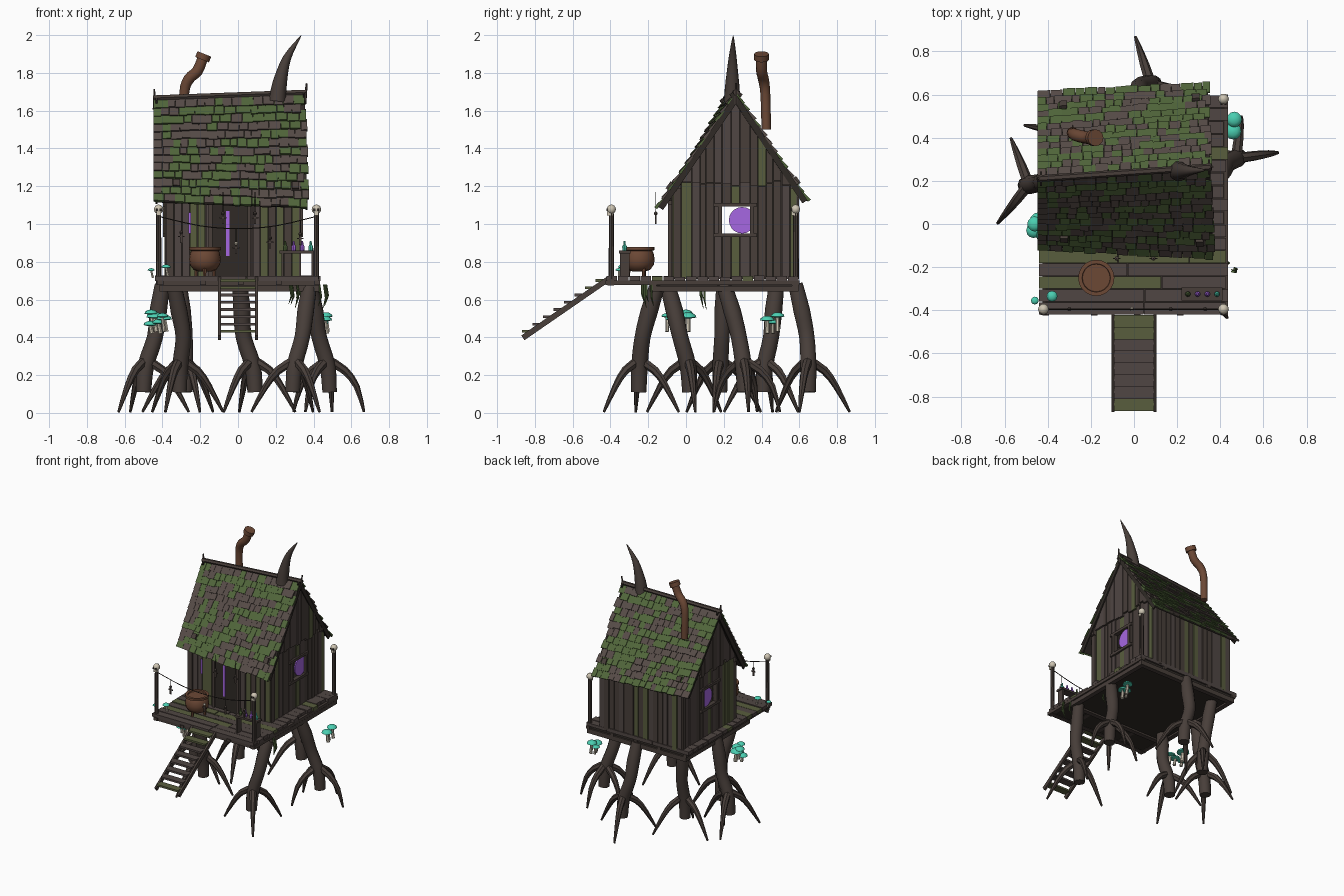
import bpy, bmesh, math, random
from mathutils import Vector as V

if "Cube" in bpy.data.objects:
    bpy.data.objects.remove(bpy.data.objects["Cube"])

rng = random.Random(7)
COLOURS = {
    "shingle_brown": (0.092, 0.070, 0.062), "moss_green": (0.080, 0.130, 0.042),
    "bark_brown": (0.065, 0.049, 0.042), "mossy_plank": (0.098, 0.110, 0.048),
    "plank_brown": (0.080, 0.061, 0.056), "dark_wood": (0.029, 0.023, 0.019),
    "rust": (0.15, 0.065, 0.036), "teal": (0.07, 0.62, 0.44),
    "purple": (0.38, 0.135, 0.76), "bone": (0.62, 0.56, 0.45)}
MATS = {}
for name, c in COLOURS.items():
    MATS[name] = bpy.data.materials.new(name)
    MATS[name].diffuse_color = (*c, 1)


class Part:
    """One named object assembled from lofted solids."""
    def __init__(self, name):
        self.name, self.bm, self.used = name, bmesh.new(), []

    def loft(self, rings, colour):
        if colour not in self.used:
            self.used.append(colour)
        vs = [[self.bm.verts.new(p) for p in r] for r in rings]
        n = len(vs[0])
        faces = [self.bm.faces.new(vs[0]), self.bm.faces.new(vs[-1][::-1])]
        for a, b in zip(vs, vs[1:]):
            faces += [self.bm.faces.new((a[i], a[(i + 1) % n], b[(i + 1) % n], b[i])) for i in range(n)]
        for f in faces:
            f.material_index = self.used.index(colour)

    def box(self, x0, x1, y0, y1, z0, z1, colour):
        self.loft([[(x0, y0, z), (x1, y0, z), (x1, y1, z), (x0, y1, z)] for z in (z0, z1)], colour)

    def tube(self, path, radii, colour, sides=10, steps=1):
        pts, rad, last = [V(p) for p in path], [], len(path) - 1
        if steps > 1:  # smooth curve through the given points
            out = []
            for k in range(last * steps + 1):
                i, t = min(k // steps, last - 1), k / steps - min(k // steps, last - 1)
                a, b, c, d = (pts[max(0, min(last, j))] for j in range(i - 1, i + 3))
                out.append(0.5 * (2 * b + (c - a) * t + (2 * a - 5 * b + 4 * c - d) * t**2
                                  + (3 * b - a - 3 * c + d) * t**3))
                rad.append(radii[i] * (1 - t) + radii[i + 1] * t)
            pts = out
        else:
            rad = radii
        span = pts[-1] - pts[0]
        ref = min((V((1, 0, 0)), V((0, 1, 0)), V((0, 0, 1))), key=lambda r: abs(r.dot(span)))
        rings = []
        for i, p in enumerate(pts):
            t = pts[min(i + 1, len(pts) - 1)] - pts[max(i - 1, 0)]
            a = t.cross(ref).normalized()
            b = t.cross(a).normalized()
            rings.append([p + rad[i] * (math.cos(w) * a + math.sin(w) * b)
                          for w in (math.tau * j / sides for j in range(sides))])
        self.loft(rings, colour)

    def lathe(self, x, y, profile, colour, sides=12):
        self.loft([[(x + r * math.cos(math.tau * j / sides), y + r * math.sin(math.tau * j / sides), z)
                    for j in range(sides)] for r, z in profile], colour)

    def ball(self, x, y, z, r, colour):
        self.lathe(x, y, [(r * math.sin(a), z - r * math.cos(a))
                          for a in (0.15 + i * (math.pi - 0.3) / 6 for i in range(7))], colour, 10)

    def done(self, smooth=False):
        bmesh.ops.recalc_face_normals(self.bm, faces=self.bm.faces[:])
        me = bpy.data.meshes.new(self.name)
        self.bm.to_mesh(me)
        self.bm.free()
        for c in self.used:
            me.materials.append(MATS[c])
        ob = bpy.data.objects.new(self.name, me)
        bpy.context.collection.objects.link(ob)
        if smooth:
            bpy.ops.object.select_all(action='DESELECT')
            ob.select_set(True)
            bpy.context.view_layer.objects.active = ob
            bpy.ops.object.shade_smooth_by_angle(angle=math.radians(45))


def wood(chance, plain=None):
    return "mossy_plank" if rng.random() < chance else plain or rng.choice(("bark_brown", "plank_brown"))


# Crooked roof surface: u along the ridge, v from ridge to eave, h above it
RIDGE = (V((-0.44, 0.21, 1.655)), V((0.355, 0.265, 1.685)))
EAVE = {-1: (V((-0.44, -0.105, 1.12)), V((0.37, -0.145, 1.09))),
        1: (V((-0.44, 0.60, 1.15)), V((0.345, 0.64, 1.125)))}

def roof_at(u, v, side, h=0.0):
    r, e = RIDGE[0].lerp(RIDGE[1], u), EAVE[side][0].lerp(EAVE[side][1], u)
    n = V((0, side * (r.z - e.z), abs(e.y - r.y))).normalized()
    return r + (e - r) * v + n * h

def wall_top(x, y):
    u = (x + 0.44) / 0.8
    r = roof_at(u, 0, 1)
    e = roof_at(u, 1, 1 if y > r.y else -1)
    return r.z - (r.z - e.z) * (y - r.y) / (e.y - r.y) - 0.012

def roof_slab(part, u0, u1, v0, v1, side, lo, hi0, hi1, colour):
    part.loft([[roof_at(u0, v0, side, a), roof_at(u1, v0, side, a),
                roof_at(u1, v1, side, b), roof_at(u0, v1, side, b)]
               for a, b in ((lo, lo), (hi0, hi1))], colour)

# Roof boards, shingles, gable boards and patches
boards, shingles, trim = Part("roof_boards"), Part("roof_shingles"), Part("gable_boards")
ROWS = 13
for side in (-1, 1):
    for row in range(ROWS):
        for k in range(6):
            roof_slab(boards, 0.01 + k * 0.163, 0.01 + (k + 1) * 0.163, row / ROWS, (row + 1) / ROWS,
                      side, -0.012, 0.002, 0.002, "dark_wood")
        u, mossy = -0.01, rng.random() < 0.45
        while u < 0.97:
            w = rng.uniform(0.045, 0.08)
            end = min(u + w, 1.01)
            if rng.random() < 0.75:
                mossy = rng.random() < 0.47
            roof_slab(shingles, u + 0.001, end - 0.001, row / ROWS - 0.01,
                      (row + 1.06 + rng.uniform(0, 0.2)) / ROWS, side, 0.001, 0.006,
                      rng.uniform(0.014, 0.021), "moss_green" if mossy else "shingle_brown")
            u += w
    for u in (0.005, 0.985):
        roof_slab(trim, u, u + 0.012, -0.03, 1.0, side, -0.028, 0.004, 0.004, "dark_wood")
    for u in (0.12, 0.90):
        roof_slab(trim, u, u + 0.045, 0.80, 0.86, side, 0.01, 0.026, 0.026, "bark_brown")
trim.tube([RIDGE[0] + V((-0.01, 0, 0.012)), RIDGE[1] + V((0.005, 0, 0.012))], [0.016, 0.016], "bark_brown", 6)
for (x, y, z), lean in ((RIDGE[0], 0.0), (RIDGE[1], 0.012)):
    trim.tube([(x - 0.003, y, z - 0.05), (x - 0.003 + lean, y, z + 0.06)], [0.010, 0.005], "bark_brown", 6)
boards.done(), shingles.done(), trim.done()

# Side walls with a see-through window, and their gables, over dark backing
walls = Part("wall_planks")
YS = [-0.068, -0.025, 0.03, 0.075, 0.105, 0.15, 0.19, 0.24, 0.285, 0.34, 0.38, 0.425, 0.46, 0.505, 0.55, 0.588]
for x, s in ((-0.38, -1), (0.325, 1)):
    for i, (a, b) in enumerate(zip(YS, YS[1:])):
        c, t = "mossy_plank" if i in (1, 7) else wood(0.06), rng.uniform(0, 0.01)
        ta, tb = wall_top(x, a), wall_top(x, b)
        split = min(1.22 + rng.uniform(-0.02, 0.02), ta, tb)
        for xa, xb, m, col in ((x - s * 0.02, x - s * 0.008, 0, "dark_wood"), (x - s * 0.01, x + s * t, 0.002, c)):
            xs, ya, yb = sorted((xa, xb)), a + m, b - m
            spans = ((0.71, 0.945), (1.10, split)) if 0.18 < a < 0.33 else ((0.71, split),)
            for z0, z1 in spans:
                walls.box(*xs, ya, yb, z0, z1 - m, col)
            up = 0.012 if m else 0
            col = wood(0.05) if m else col
            walls.loft([[(g, ya, split), (g, yb, split), (g, yb, tb), (g, ya, ta)] for g in (xa, xb + s * up)], col)
# Front and back walls
for y, s in ((-0.068, -1), (0.588, 1)):
    for i in range(17):
        x0, x1 = -0.38 + i * 0.0415, -0.38 + (i + 1) * 0.0415
        top = min(wall_top(x0, y), wall_top(x1, y))
        walls.box(x0, x1, *sorted((y - s * 0.02, y - s * 0.008)), 0.71, top, "dark_wood")
        col = "mossy_plank" if s < 0 and i in (3, 14, 16) else wood(0.15)
        walls.box(x0 + 0.002, x1 - 0.002, *sorted((y - s * 0.012, y + s * rng.uniform(0, 0.01))), 0.71, top, col)
walls.done()

# Window frames and glowing panes, door
frames, panes = Part("window_and_door_frames"), Part("glowing_panes")
for x, s in ((-0.38, -1), (0.325, 1)):
    xs = sorted((x - s * 0.015, x + s * 0.018))
    for z in (0.93, 1.092):
        frames.box(*xs, 0.145, 0.375, z, z + 0.02, "bark_brown")
    for y in (0.17, 0.34):
        frames.box(*xs, y, y + 0.02, 0.93, 1.11, "bark_brown")
    panes.loft([[(x + s * d, 0.297 + 0.07 * math.cos(w), 1.02 + 0.07 * math.sin(w))
                 for w in (math.tau * j / 20 for j in range(20))] for d in (-0.006, 0.003)], "purple")
frames.box(-0.14, 0.05, -0.086, -0.07, 0.72, 1.10, "dark_wood")
for x in (-0.155, 0.05):
    frames.box(x, x + 0.02, -0.095, -0.06, 0.72, 1.12, "bark_brown")
frames.box(-0.165, 0.08, -0.095, -0.06, 1.10, 1.125, "bark_brown")
panes.box(-0.064, -0.046, -0.092, -0.086, 0.83, 1.07, "purple")
panes.box(-0.262, -0.25, -0.085, -0.077, 0.95, 1.06, "purple")
frames.done(), panes.done()

# Deck planks, floor and beams
deck = Part("deck_planks")
for i in range(17):
    y, x, end = -0.42 + i * 0.06, -0.44, 0.44 - rng.choice((0, 0, 0.01, 0.02))
    while x < end - 0.01:
        nx = 0.13 if i == 2 and x < 0.1 else x + rng.uniform(0.3, 0.65)
        nx = end if end - nx < 0.12 else nx
        col = "mossy_plank" if i == 4 or (i == 2 and x < 0.1) else wood(0.15 if i > 4 else 0, "plank_brown")
        deck.box(x, nx - 0.004, y, y + 0.056, 0.698, 0.72 + rng.uniform(0, 0.007), col)
        x = nx
deck.done()
beams = Part("deck_beams")
beams.box(-0.41, 0.42, -0.40, 0.585, 0.678, 0.700, "dark_wood")
beams.box(-0.39, 0.40, -0.16, 0.56, 0.655, 0.680, "dark_wood")
for y in (-0.415, -0.19, 0.56):
    z = 0.675 if y < -0.3 else 0.642
    beams.box(-0.415, 0.43, y, y + 0.035, z, z + 0.035, "bark_brown")
for x in (-0.425, -0.2, 0.0, 0.2, 0.405):
    beams.box(x, x + 0.03, -0.425, 0.60, 0.677, 0.70, "bark_brown")
for x in (-0.415, 0.395):
    beams.box(x, x + 0.035, -0.19, 0.59, 0.642, 0.672, "bark_brown")
beams.done()

# Stairs
stairs = Part("stairs")
for x in (-0.105, 0.09):
    stairs.loft([[(a, -0.42, 0.72), (a, -0.42, 0.685), (a, -0.855, 0.385), (a, -0.872, 0.41)]
                 for a in (x, x + 0.015)], "bark_brown")
for i in range(8):
    y, z = -0.422 - i * 0.0555, 0.712 - i * 0.0385
    stairs.box(-0.092, 0.092, y - 0.057, y, z - 0.018, z - 0.004, "mossy_plank" if i in (0, 1, 7) else "plank_brown")
stairs.done()

# Trunk legs: top, knee, foot, first root angle, number of roots
legs = Part("trunk_legs")
LEGS = [((-0.40, 0.20), (-0.44, 0.19), (-0.50, 0.18), 111, 3), ((0.38, 0.20), (0.43, 0.28), (0.485, 0.31), 8, 4),
        ((-0.34, -0.10), (-0.29, -0.03), (-0.31, 0.02), 10, 3), ((0.38, -0.15), (0.34, -0.23), (0.29, -0.25), -55, 3),
        ((-0.31, 0.48), (-0.28, 0.45), (-0.28, 0.41), 50, 3), ((0.01, 0.58), (0.03, 0.64), (0.09, 0.65), 108, 3)]
for top, knee, foot, ang, n in LEGS:
    hub = V((knee[0] * 0.2 + foot[0] * 0.8, knee[1] * 0.2 + foot[1] * 0.8, 0.25))
    legs.tube([(*top, 0.68), (*[(a * 0.45 + b * 0.55) for a, b in zip(top, knee)], 0.54), (*knee, 0.40),
               hub, (*foot, 0.11)], [0.040, 0.046, 0.042, 0.044, 0.040], "bark_brown", 10, 3)
    for k in range(n):
        w = math.radians(ang + k * (120 if n == 3 else 75))
        d = V((math.cos(w), math.sin(w), 0))
        legs.tube([hub + V((0, 0, 0.03)), hub + d * 0.09 - V((0, 0, 0.025)),
                   hub + d * 0.155 - V((0, 0, 0.11)), hub + d * (0.23 if n == 3 else 0.195) - V((0, 0, 0.245))],
                  [0.026, 0.023, 0.017, 0.007], "bark_brown", 7, 2)
legs.done(True)

# Horn on the ridge, and the bent chimney
horn = Part("roof_horn")
horn.tube([(0.208, 0.245, 1.65), (0.222, 0.245, 1.75), (0.26, 0.247, 1.88), (0.335, 0.25, 1.998)],
          [0.047, 0.038, 0.022, 0.001], "bark_brown", 10, 4)
horn.done(True)
chimney = Part("chimney")
chimney.tube([(-0.285, 0.425, 1.50), (-0.285, 0.42, 1.69), (-0.262, 0.41, 1.765), (-0.215, 0.40, 1.81),
              (-0.188, 0.40, 1.875)], [0.025, 0.026, 0.029, 0.029, 0.028], "rust", 12, 3)
chimney.tube([(-0.190, 0.40, 1.87), (-0.178, 0.40, 1.90)], [0.039, 0.039], "rust", 12)
chimney.done(True)

# Cauldron
pot = Part("cauldron")
pot.lathe(-0.175, -0.25, [(0.03, 0.748), (0.06, 0.757), (0.080, 0.785), (0.084, 0.815), (0.078, 0.848), (0.072, 0.858),
                          (0.084, 0.862), (0.084, 0.878), (0.066, 0.878), (0.064, 0.868), (0.01, 0.868)], "rust", 20)
for k in range(3):
    w = math.tau * k / 3 + 0.5
    x, y = -0.175 + 0.055 * math.cos(w), -0.25 + 0.055 * math.sin(w)
    pot.tube([(x, y, 0.77), (x, y, 0.722)], [0.012, 0.008], "rust", 6)
pot.done(True)

# Corner posts topped by skulls
posts, skulls = Part("corner_posts"), Part("skulls")
for x, y in ((-0.42, -0.395), (0.415, -0.395), (0.415, 0.58)):
    posts.tube([(x, y, 0.68), (x, y, 1.055)], [0.015, 0.013], "bark_brown", 8)
    skulls.ball(x, y, 1.078, 0.025, "bone")
    skulls.box(x - 0.012, x + 0.012, y - 0.022, y + 0.005, 1.045, 1.065, "bone")
    for e in (-0.009, 0.009):
        skulls.box(x + e - 0.005, x + e + 0.005, y - 0.027, y - 0.02, 1.070, 1.081, "dark_wood")
posts.done(), skulls.done(True)

# Sagging rope and hanging charms
charms = Part("rope_and_charms")
charms.tube([(-0.42, -0.395, 1.04), (-0.2, -0.395, 0.99), (0, -0.395, 0.975), (0.2, -0.395, 0.99),
             (0.415, -0.395, 1.04)], [0.003] * 5, "dark_wood", 5, 3)
for x, y, z0, z1 in ((-0.30, -0.395, 1.01, 0.95), (0.17, -0.395, 0.99, 0.92), (0.33, -0.395, 1.02, 0.94),
                     (0.09, -0.16, 1.17, 1.05), (-0.08, -0.16, 1.17, 1.05), (-0.01, -0.395, 0.975, 0.89)):
    charms.tube([(x, y, z0), (x, y, z1)], [0.002, 0.002], "dark_wood", 4)
    charms.box(x - 0.006, x + 0.006, y - 0.004, y + 0.004, z1 - 0.05, z1, "bark_brown")
    charms.box(x - 0.018, x + 0.018, y - 0.003, y + 0.003, z1 - 0.02, z1 - 0.013, "bark_brown")
    charms.ball(x, y, z1 + 0.006, 0.010, "bone" if x == -0.01 else "bark_brown")
charms.done()

# Potion table with bottles
table = Part("potion_table")
table.box(0.22, 0.41, -0.355, -0.295, 0.845, 0.86, "bark_brown")
for x in (0.23, 0.39):
    table.box(x, x + 0.012, -0.35, -0.30, 0.72, 0.845, "bark_brown")
for x, c in ((0.25, "moss_green"), (0.295, "purple"), (0.34, "purple"), (0.385, "teal")):
    table.lathe(x, -0.325, [(0.011, 0.86), (0.013, 0.88), (0.006, 0.892), (0.005, 0.91)], c, 8)
table.done()

# Mushrooms on the legs and deck
shrooms = Part("mushrooms")
for x, y, z0, z, r in ((-0.465, -0.03, 0.42, 0.465, 0.035), (-0.44, 0.01, 0.43, 0.505, 0.045), (-0.39, -0.07, 0.43, 0.495, 0.04),
                       (-0.46, 0.0, 0.45, 0.525, 0.035), (-0.42, -0.05, 0.42, 0.475, 0.035), (-0.40, -0.10, 0.43, 0.51, 0.03),
                       (0.46, 0.43, 0.42, 0.49, 0.038), (0.465, 0.485, 0.43, 0.51, 0.036), (0.45, 0.46, 0.42, 0.475, 0.03),
                       (-0.46, -0.355, 0.715, 0.755, 0.018), (-0.38, -0.335, 0.72, 0.77, 0.025)):
    shrooms.tube([(x + 0.01, y, z0), (x, y, z)], [r * 0.34, r * 0.28], "bone", 7)
    shrooms.lathe(x, y, [(r * 0.5, z - 0.004), (r, z), (r * 0.9, z + r * 0.3), (r * 0.5, z + r * 0.55),
                         (r * 0.1, z + r * 0.62)], "teal", 12)
shrooms.done(True)

# Hanging moss strands under the deck
moss = Part("hanging_moss")
for cx, cy in ((0.30, -0.22), (0.44, -0.20), (0.32, 0.10)):
    for k in range(4):
        x, y, n = cx + rng.uniform(-0.03, 0.03), cy + rng.uniform(-0.03, 0.03), rng.uniform(0.05, 0.13)
        moss.tube([(x, y, 0.68), (x + 0.01, y, 0.66 - n / 2), (x - 0.005, y + 0.01, 0.66 - n)],
                  [0.006, 0.006, 0.001], "moss_green", 5)
moss.done()

for m in bpy.data.materials:
    if m.users and not m.is_grease_pencil:
        m.use_nodes = True
        m.node_tree.nodes["Principled BSDF"].inputs["Base Color"].default_value = m.diffuse_color
